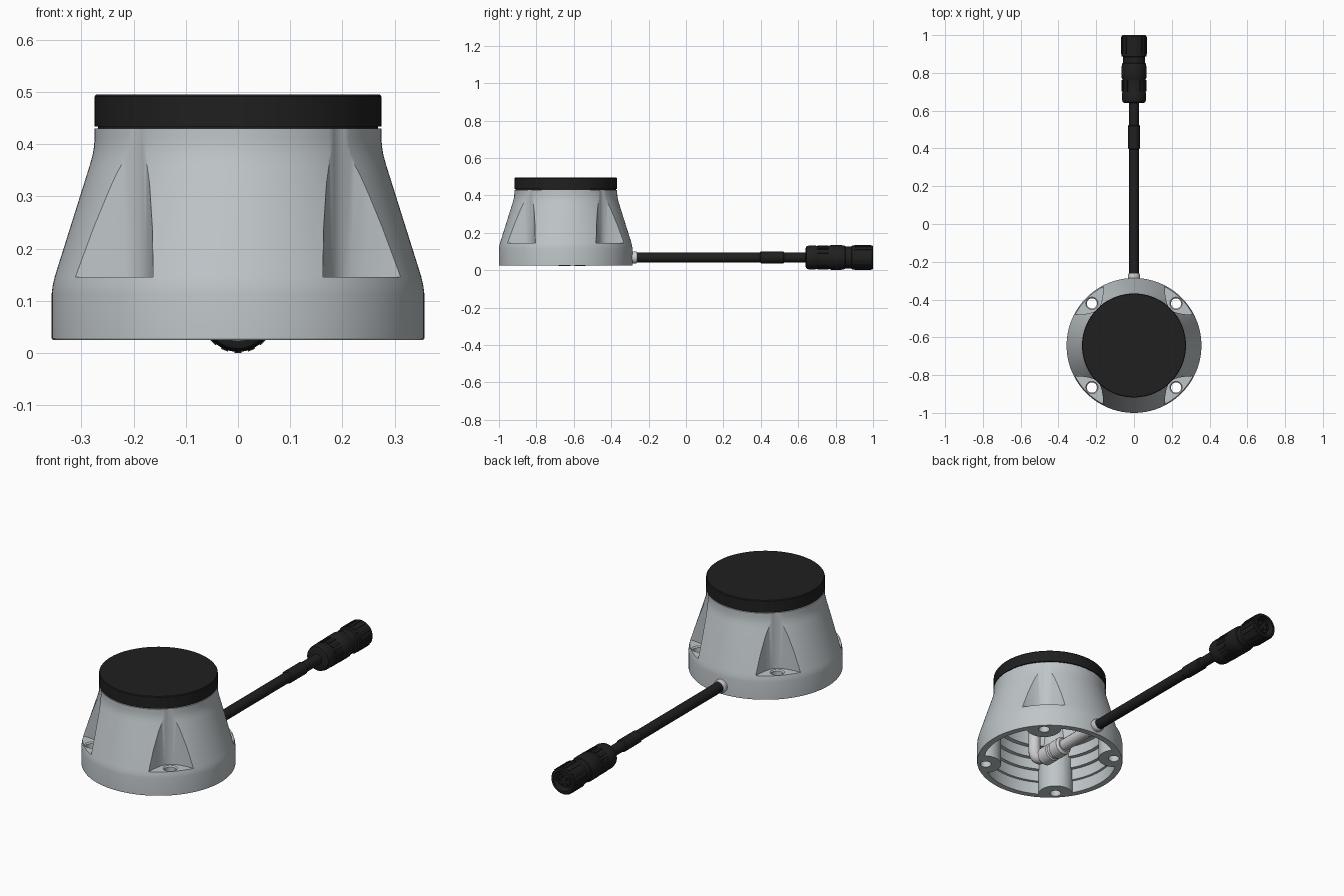
import bpy, bmesh
from math import sin, cos, pi, radians
from mathutils import Matrix, Vector

cube = bpy.data.objects.get("Cube")
if cube:
    bpy.data.objects.remove(cube)

CY = -0.643      # housing axis
CZ = 0.068       # cable axis height


def material(name, rgb, rough=0.5):
    m = bpy.data.materials.new(name)
    m.diffuse_color = (*rgb, 1)
    m.use_nodes = True
    b = m.node_tree.nodes["Principled BSDF"]
    b.inputs["Base Color"].default_value = (*rgb, 1)
    b.inputs["Roughness"].default_value = rough
    return m


grey = material("cast grey", (0.52, 0.56, 0.58))
steel = material("light steel", (0.62, 0.62, 0.64))
black = material("rubber black", (0.014, 0.014, 0.014))


def finish(name, bm, mat, matrix=Matrix()):
    bmesh.ops.recalc_face_normals(bm, faces=bm.faces)
    bm.transform(matrix)
    me = bpy.data.meshes.new(name)
    bm.to_mesh(me)
    bm.free()
    me.materials.append(mat)
    ob = bpy.data.objects.new(name, me)
    bpy.context.collection.objects.link(ob)
    return ob


def smooth(ob, angle=30):
    bpy.ops.object.select_all(action="DESELECT")
    ob.select_set(True)
    bpy.context.view_layer.objects.active = ob
    bpy.ops.object.shade_smooth_by_angle(angle=radians(angle))


def lathe(name, profile, mat, matrix=Matrix(), n=96):
    """Closed solid of revolution about z from (radius, z) points."""
    bm = bmesh.new()
    rings = [[bm.verts.new((r * cos(2 * pi * i / n), r * sin(2 * pi * i / n), z))
              for i in range(n)] for r, z in profile]
    for a, b in zip(rings, rings[1:]):
        for i in range(n):
            j = (i + 1) % n
            bm.faces.new((a[i], a[j], b[j], b[i]))
    bm.faces.new(rings[0])
    bm.faces.new(rings[-1])
    return finish(name, bm, mat, matrix)


def prism(name, points, z0, z1, mat, matrix=Matrix()):
    bm = bmesh.new()
    face = bm.faces.new([bm.verts.new((x, y, z0)) for x, y in points])
    new = bmesh.ops.extrude_face_region(bm, geom=[face])["geom"]
    bmesh.ops.translate(bm, vec=(0, 0, z1 - z0),
                        verts=[v for v in new if isinstance(v, bmesh.types.BMVert)])
    return finish(name, bm, mat, matrix)


def cut(target, cutters):
    """Subtract every cutter, bake the result, and drop the cutters."""
    for c in cutters:
        c.hide_render = True
        mod = target.modifiers.new("cut", "BOOLEAN")
        mod.operation, mod.solver, mod.object = "DIFFERENCE", "EXACT", c
    bpy.context.view_layer.update()
    dg = bpy.context.evaluated_depsgraph_get()
    baked = bpy.data.meshes.new_from_object(target.evaluated_get(dg))
    target.modifiers.clear()
    target.data = baked
    for c in cutters:
        bpy.data.objects.remove(c)


HOUSE = Matrix.Translation((0, CY, 0))
CORNERS = [HOUSE @ Matrix.Rotation(radians(45 + 90 * k), 4, "Z") for k in range(4)]
ALONG_Y = Matrix.Translation((0, 0, CZ)) @ Matrix.Rotation(-pi / 2, 4, "X")

# Conical housing
housing = lathe("housing", [
    (0.355, 0.025), (0.357, 0.028), (0.357, 0.115), (0.355, 0.13), (0.351, 0.147),
    (0.284, 0.36), (0.279, 0.378), (0.276, 0.395), (0.275, 0.41), (0.275, 0.43)],
    grey, HOUSE, 128)

# Stepped cavity, leaving four screw posts standing
cavity = lathe("cavity", [
    (0.325, 0.0), (0.325, 0.09), (0.315, 0.092), (0.315, 0.15), (0.3, 0.152),
    (0.3, 0.205), (0.283, 0.207), (0.283, 0.26), (0.262, 0.262), (0.25, 0.40)],
    grey, HOUSE)
cut(cavity, [lathe("post", [(0.085, -0.1), (0.085, 0.5)], grey,
                   m @ Matrix.Translation((0.325, 0, 0)), 32) for m in CORNERS])

# Wedge pockets over the screw holes
half = [(0.272, 0.0), (0.273, 0.013), (0.278, 0.028), (0.29, 0.05),
        (0.312, 0.08), (0.335, 0.105), (0.40, 0.16)]
wedge = half + [(x, -y) for x, y in reversed(half[1:])]
pockets = [prism("pocket", wedge, 0.145, 0.6, grey, m) for m in CORNERS]
holes = [lathe("hole", [(0.027, -0.1), (0.027, 0.139), (0.036, 0.148), (0.036, 0.2)],
               grey, m @ Matrix.Translation((0.315, 0, 0)), 32) for m in CORNERS]
cut(housing, [cavity] + pockets + holes)
smooth(housing)

# Black lid with a shadow gap below it
lid = lathe("lid", [(0.268, 0.42), (0.268, 0.434), (0.275, 0.434), (0.275, 0.491),
                    (0.272, 0.495)], black, HOUSE, 128)
smooth(lid)

# Cable, sleeve and wall ferrule
smooth(lathe("cable", [(0.026, -0.32), (0.026, 0.66)], black, ALONG_Y, 32))
smooth(lathe("cable_sleeve", [(0.026, 0.395), (0.031, 0.4), (0.031, 0.52), (0.026, 0.525)],
             black, ALONG_Y, 32))
smooth(lathe("wall_ferrule", [(0.033, -0.35), (0.033, -0.268), (0.029, -0.262)],
             steel, ALONG_Y, 32))

# Inner tube with clamp collar, bending up to the ceiling
curve = bpy.data.curves.new("inner_tube", "CURVE")
curve.dimensions = "3D"
curve.bevel_depth, curve.bevel_resolution = 0.03, 5
curve.use_fill_caps = True
spline = curve.splines.new("BEZIER")
path = [((0, -0.3, CZ), 0.05), ((0, -0.68, CZ), 0.05), ((0, -0.76, 0.15), 0), ((0, -0.76, 0.405), 0)]
spline.bezier_points.add(len(path) - 1)
for p, (co, dy) in zip(spline.bezier_points, path):
    d = Vector((0, -dy, 0) if dy else (0, 0, 0.05))
    p.co = co
    p.handle_left, p.handle_right = Vector(co) - d, Vector(co) + d
curve.materials.append(steel)
bpy.context.collection.objects.link(bpy.data.objects.new("inner_tube", curve))
smooth(lathe("clamp_collar", [(0.036, -0.69), (0.046, -0.68), (0.046, -0.62), (0.04, -0.615),
                              (0.04, -0.6), (0.046, -0.595), (0.046, -0.54), (0.036, -0.53)],
             steel, ALONG_Y, 32))
smooth(lathe("ceiling_nut", [(0.05, 0.34), (0.05, 0.405)], steel,
             Matrix.Translation((0, -0.76, 0)), 6))

# Plug with stepped shell and open socket
plug = lathe("plug_shell", [
    (0.05, 0.64), (0.06, 0.645), (0.064, 0.66), (0.064, 0.69), (0.061, 0.7), (0.061, 0.765),
    (0.066, 0.775), (0.066, 0.83), (0.062, 0.85), (0.058, 0.853), (0.058, 0.885),
    (0.065, 0.888), (0.065, 0.995), (0.061, 1.0), (0.05, 1.0), (0.05, 0.95)],
    black, ALONG_Y, 48)
smooth(plug)


# Grip ribs around the plug
def ribs(name, count, radius, y0, y1, width):
    bm = bmesh.new()
    for k in range(count):
        m = (Matrix.Rotation(2 * pi * k / count, 4, "Z")
             @ Matrix.Translation((radius, 0, (y0 + y1) / 2))
             @ Matrix.Diagonal((0.006, width, y1 - y0, 1)))
        bmesh.ops.create_cube(bm, size=1, matrix=m)
    return finish(name, bm, black, ALONG_Y)


ribs("coupling_ribs", 16, 0.065, 0.9, 0.99, 0.014)
ribs("shell_ribs", 14, 0.062, 0.702, 0.763, 0.012)

# Socket insert and contact pins
smooth(lathe("socket_insert", [(0.034, 0.94), (0.034, 0.985), (0.032, 0.988)],
             black, ALONG_Y, 32))
for k in range(5):
    a = 2 * pi * k / 5
    smooth(lathe("contact_pin", [(0.005, 0.98), (0.005, 0.996)], black,
                 ALONG_Y @ Matrix.Translation((0.021 * cos(a), 0.021 * sin(a), 0)), 12))
